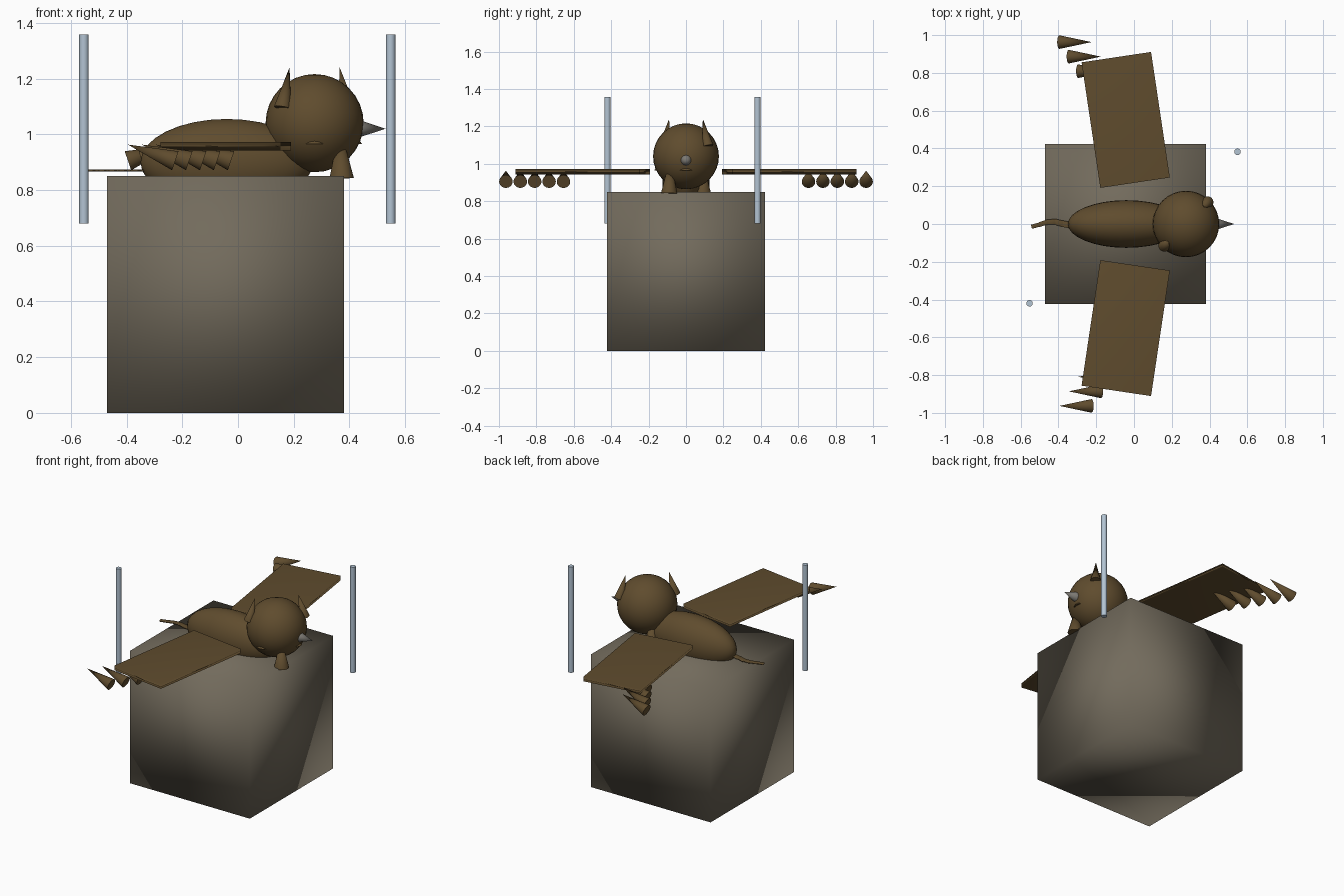
import bpy, math
from mathutils import Vector

if "Cube" in bpy.data.objects:
    bpy.data.objects.remove(bpy.data.objects["Cube"])


def material(name, rgb):
    m = bpy.data.materials.new(name)
    m.diffuse_color = (*rgb, 1)
    m.use_nodes = True
    m.node_tree.nodes["Principled BSDF"].inputs["Base Color"].default_value = m.diffuse_color
    return m


BROWN = material("brown feathers", (0.115, 0.072, 0.027))
STONE = material("grey stone", (0.17, 0.147, 0.108))
BEAK = material("beak grey", (0.2, 0.19, 0.17))
METAL = material("pale blue metal", (0.45, 0.55, 0.65))


def finish(name, mat):
    ob = bpy.context.object
    ob.name = name
    ob.data.materials.append(mat)
    return ob


def box(name, centre, size, mat, turn=0):
    bpy.ops.mesh.primitive_cube_add(size=1, location=centre, rotation=(0, 0, turn))
    ob = finish(name, mat)
    ob.scale = size
    bpy.ops.object.shade_smooth()
    return ob


def ball(name, centre, radii, mat):
    bpy.ops.mesh.primitive_uv_sphere_add(segments=32, ring_count=16, radius=1, location=centre)
    ob = finish(name, mat)
    ob.scale = radii
    bpy.ops.object.shade_smooth()
    return ob


def cone(name, base, tip, r1, mat, r2=0.0, sides=24):
    """Cone or rod running from base to tip."""
    base, tip = Vector(base), Vector(tip)
    axis = tip - base
    bpy.ops.mesh.primitive_cone_add(vertices=sides, radius1=r1, radius2=r2, depth=axis.length,
                                    location=(base + tip) / 2,
                                    rotation=axis.to_track_quat('Z', 'Y').to_euler())
    ob = finish(name, mat)
    bpy.ops.object.shade_smooth_by_angle(angle=math.radians(40))
    return ob


# Stone block
box("block", (-0.045, 0, 0.425), (0.85, 0.845, 0.85), STONE)

# Body and head
ball("body", (-0.04, 0, 0.9), (0.31, 0.126, 0.155), BROWN)
HX, HZ = 0.275, 1.04
ball("head", (HX, 0, HZ), (0.176, 0.176, 0.176), BROWN)
cone("beak", (0.435, 0, 1.02), (0.53, 0, 1.02), 0.031, BEAK)

# Ears and feet sit on opposite diagonals of the head
for i, s in enumerate((-1, 1)):
    cone(f"ear_{i}", (HX + s * 0.115, s * 0.116, 1.095), (HX + s * 0.09, s * 0.09, 1.24), 0.031, BROWN)
    cone(f"foot_{i}", (HX - s * 0.097, s * 0.09, 0.842), (HX - s * 0.09, s * 0.085, 1.03), 0.044, BROWN)

# Small ridges on the lower head
cone("front_ridge", (HX, -0.127, 0.965), (HX, -0.127, 1.03), 0.043, BROWN)
cone("side_ridge", (HX + 0.127, 0, 0.965), (HX + 0.127, 0, 1.03), 0.043, BROWN)

# Wings with a row of five tip feathers, reversed on the far side
for side, s in (("near", -1), ("far", 1)):
    box(f"{side}_wing", (-0.044, s * 0.551, 0.957), (0.372, 0.672, 0.03), BROWN, s * math.radians(8.5))
    for i in range(5):
        x, y = -0.395 + 0.05 * i, s * (0.963 - 0.077 * i)
        back, front = x, x + 0.17
        base_x, tip_x = (front, back) if s < 0 else (back, front)
        cone(f"{side}_feather_{i}", (base_x, y, 0.905), (tip_x, y, 0.963), 0.036, BROWN)

# Flat wavy tail made from short overlapping slats
path = [(-0.54, -0.014), (-0.5, -0.003), (-0.46, 0.01), (-0.42, 0.012), (-0.38, 0.002), (-0.32, -0.01)]
for i, (a, b) in enumerate(zip(path, path[1:])):
    d = Vector(b) - Vector(a)
    box(f"tail_{i}", ((a[0] + b[0]) / 2, (a[1] + b[1]) / 2, 0.87),
        (d.length + 0.006, 0.022 + 0.003 * i, 0.008), BROWN, math.atan2(d.y, d.x))

# Metal poles at opposite corners
for name, x, y in (("left_pole", -0.553, -0.42), ("right_pole", 0.548, 0.382)):
    cone(name, (x, y, 0.68), (x, y, 1.358), 0.017, METAL, 0.017)
